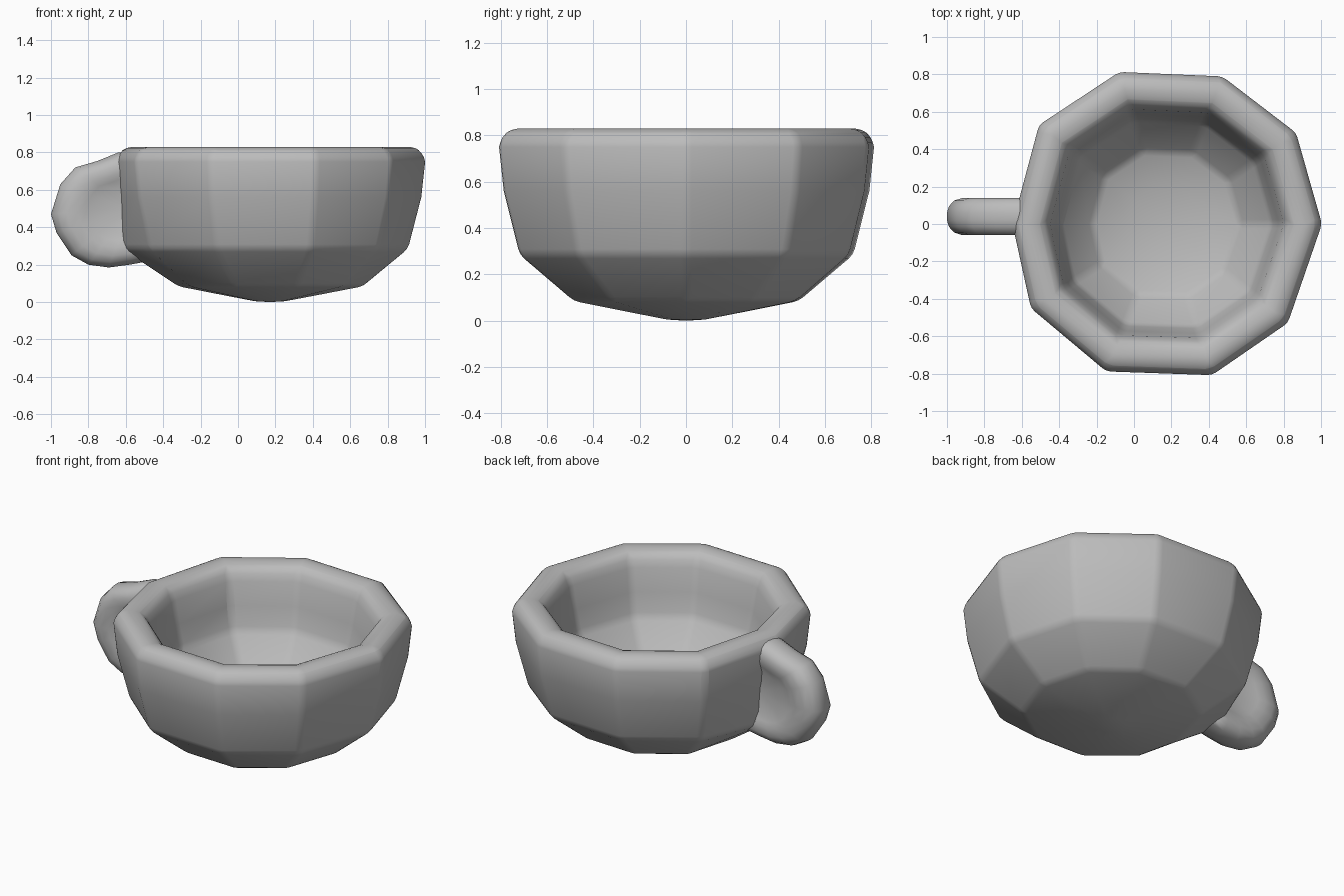
import bpy, bmesh, math

old = bpy.data.objects.get("Cube")
if old:
    bpy.data.objects.remove(old, do_unlink=True)

CUP_X = 0.17
clay = bpy.data.materials.new("grey clay")
clay.use_nodes = True
COLOUR = (0.5, 0.5, 0.5, 1)
clay.diffuse_color = COLOUR
clay.node_tree.nodes["Principled BSDF"].inputs["Base Color"].default_value = COLOUR


def build(name, rings, start, end, smooth_angle):
    """Skin a stack of point rings and close both ends with a pole."""
    bm = bmesh.new()
    loops = [[bm.verts.new(p) for p in ring] for ring in rings]
    n = len(loops[0])
    for low, high in zip(loops, loops[1:]):
        for i in range(n):
            j = (i + 1) % n
            bm.faces.new((low[i], low[j], high[j], high[i]))
    for loop, tip in ((loops[0], start), (loops[-1], end)):
        pole = bm.verts.new(tip)
        for i in range(n):
            bm.faces.new((loop[i], loop[(i + 1) % n], pole))
    bmesh.ops.recalc_face_normals(bm, faces=bm.faces)
    mesh = bpy.data.meshes.new(name)
    bm.to_mesh(mesh)
    bm.free()
    mesh.materials.append(clay)
    obj = bpy.data.objects.new(name, mesh)
    bpy.context.collection.objects.link(obj)
    bpy.ops.object.select_all(action='DESELECT')
    obj.select_set(True)
    bpy.context.view_layer.objects.active = obj
    bpy.ops.object.shade_smooth_by_angle(angle=math.radians(smooth_angle))
    return obj


# Faceted bowl: a hand-cut ten-sided outline carried along a wall profile
corners = [(0, 0.835), (35, 0.85), (69, 0.845), (107, 0.85), (142, 0.86),
           (180, 0.82), (212, 0.85), (248, 0.85), (287, 0.845), (321, 0.84)]
profile = [(0.10, 0.005), (0.29, 0.035), (0.60, 0.085), (0.89, 0.285),
           (0.975, 0.56), (1.0, 0.75), (0.985, 0.795), (0.935, 0.828),
           (0.85, 0.83), (0.79, 0.805), (0.755, 0.74), (0.725, 0.60),
           (0.685, 0.46), (0.48, 0.27), (0.25, 0.225)]
rings = []
for scale, z in profile:
    ring = []
    for deg, r in corners:
        a = math.radians(deg)
        # The wall stays nearly upright where the handle joins it
        s = max(scale, 0.97) if deg == 180 and 0.2 < z < 0.6 and scale > 0.8 else scale
        ring.append((CUP_X + r * s * math.cos(a), r * s * math.sin(a), z))
    rings.append(ring)
bowl = build("bowl", rings, (CUP_X, 0, 0), (CUP_X, 0, 0.21), 40)
bevel = bowl.modifiers.new("soft corners", 'BEVEL')
bevel.width = 0.025
bevel.segments = 2
bevel.limit_method = 'ANGLE'
bevel.angle_limit = math.radians(22)

# Handle: a solid ear, rounded at the edge and dished on both sides
HANDLE_Y, MID_X, MID_Z = 0.04, -0.58, 0.5
outline = [(-0.54, 0.80), (-0.64, 0.80), (-0.75, 0.755), (-0.87, 0.72),
           (-0.95, 0.63), (-1.0, 0.47), (-0.97, 0.37), (-0.89, 0.25),
           (-0.80, 0.20), (-0.69, 0.185), (-0.58, 0.20), (-0.47, 0.22),
           (-0.46, 0.45)]
half = [(0.42, -0.075), (0.55, -0.09), (0.66, -0.1), (0.80, -0.1),
        (0.91, -0.085), (0.975, -0.055), (1.0, -0.02)]
section = half + [(s, -y) for s, y in reversed(half)]
rings = [[(MID_X + (x - MID_X) * s, HANDLE_Y + y, MID_Z + (z - MID_Z) * s)
          for x, z in outline] for s, y in section]
build("handle", rings, (MID_X, HANDLE_Y - 0.07, MID_Z),
      (MID_X, HANDLE_Y + 0.07, MID_Z), 60)
